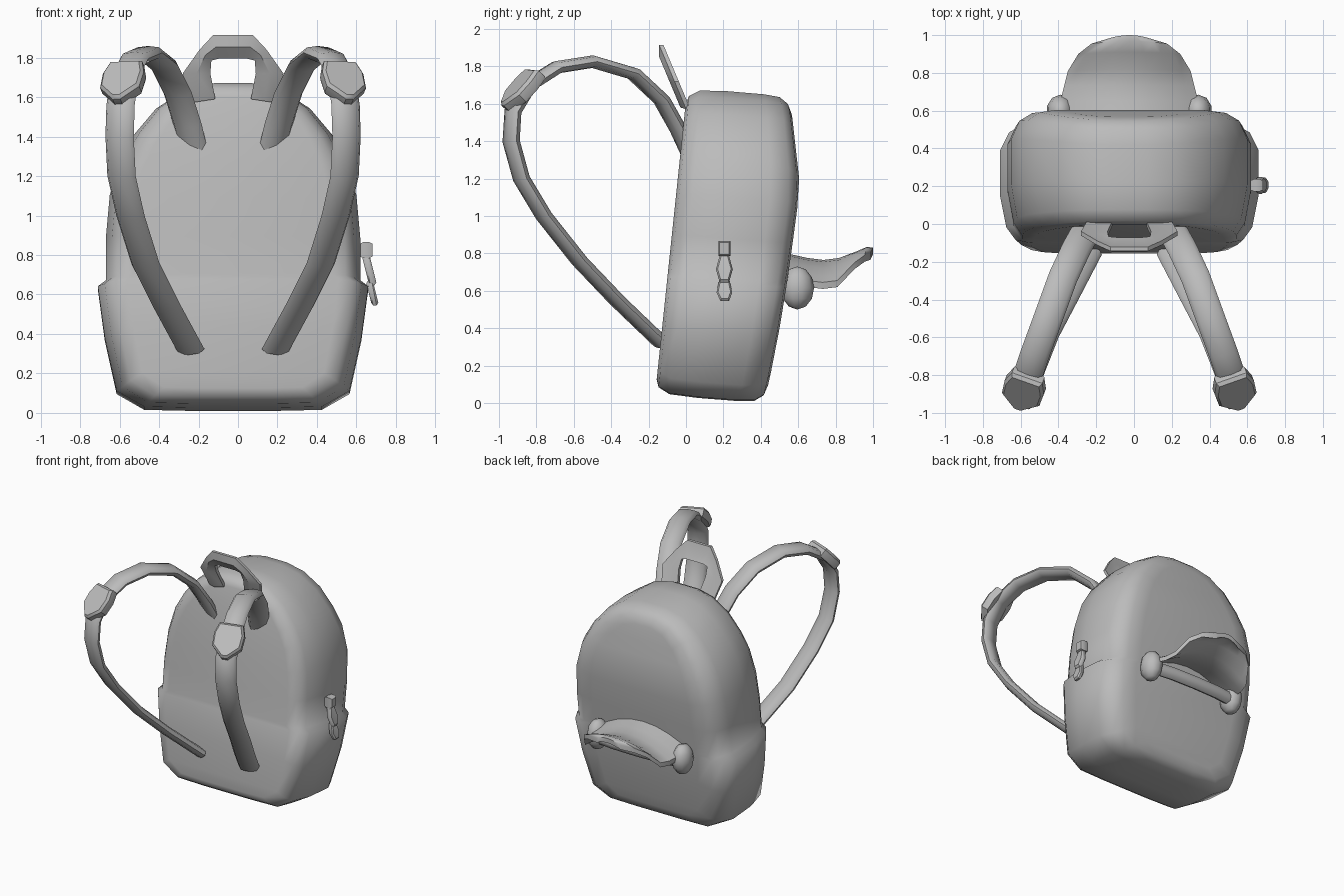
import bpy, bmesh, math
from mathutils import Vector, Matrix

if "Cube" in bpy.data.objects:
    bpy.data.objects.remove(bpy.data.objects["Cube"])

CX = -0.025  # the bag sits slightly left because of the zip pull on its right
mat = bpy.data.materials.new("grey_fabric")
mat.diffuse_color = (0.5, 0.5, 0.5, 1)
mat.use_nodes = True
mat.node_tree.nodes["Principled BSDF"].inputs["Base Color"].default_value = mat.diffuse_color


def finish(name, verts, faces, angle=50):
    me = bpy.data.meshes.new(name)
    me.from_pydata([tuple(v) for v in verts], [], faces)
    bm = bmesh.new()
    bm.from_mesh(me)
    bmesh.ops.remove_doubles(bm, verts=bm.verts, dist=0.0005)
    bmesh.ops.recalc_face_normals(bm, faces=bm.faces)
    bm.to_mesh(me)
    bm.free()
    ob = bpy.data.objects.new(name, me)
    bpy.context.collection.objects.link(ob)
    me.materials.append(mat)
    bpy.ops.object.select_all(action='DESELECT')
    ob.select_set(True)
    bpy.context.view_layer.objects.active = ob
    bpy.ops.object.shade_smooth_by_angle(angle=math.radians(angle))
    return ob


def loft(name, rings, angle=50, cap=True):
    n = len(rings[0])
    verts = [v for r in rings for v in r]
    faces = [(k*n+i, k*n+(i+1) % n, (k+1)*n+(i+1) % n, (k+1)*n+i)
             for k in range(len(rings)-1) for i in range(n)]
    if cap:
        faces += [tuple(range(n)), tuple(range((len(rings)-1)*n, len(rings)*n))]
    return finish(name, verts, faces, angle)


def lerp(table, z):
    for (a, p), (b, q) in zip(table, table[1:]):
        if z <= b:
            return p + (q-p)*max(0, (z-a))/(b-a)
    return table[-1][1]


# body: domed outline lofted front to back, with a ledge at the side pockets
HALF = [(0.22, 0.045), (0.45, 0.05), (0.59, 0.13), (0.65, 0.4), (0.685, 0.66),
        (0.645, 0.69), (0.645, 0.9), (0.625, 1.12), (0.575, 1.3), (0.5, 1.43),
        (0.39, 1.56), (0.25, 1.65), (0.1, 1.685)]
BACK = [(0, 0.39), (0.1, 0.43), (0.35, 0.485), (0.75, 0.55), (1.2, 0.61),
        (1.6, 0.565), (1.69, 0.54)]
LAYERS = [(0, 0.78, 0.90), (0.025, 0.88, 0.95), (0.13, 0.95, 0.99), (0.4, 1, 1),
          (0.77, 1, 1), (0.92, 0.93, 0.99), (0.985, 0.82, 0.95), (1, 0.66, 0.88)]
h = len(HALF)
rings = []
for f, sx, sz in LAYERS:
    ring = []
    for side in (1, -1):
        for x, z in (HALF if side == 1 else HALF[::-1]):
            z = 0.85 + (z-0.85)*sz
            yf = -0.17 + 0.105*z
            y = yf + (lerp(BACK, z)-yf)*f
            ring.append((CX + side*x*sx, y, z - 0.045*f))
    rings.append(ring)
n = 2*h
verts = [v for r in rings for v in r]
faces = [(k*n+i, k*n+(i+1) % n, (k+1)*n+(i+1) % n, (k+1)*n+i)
         for k in range(len(rings)-1) for i in range(n)]
for base in (0, (len(rings)-1)*n):
    faces += [(base+i, base+i+1, base+n-2-i, base+n-1-i) for i in range(h-1)]
finish("bag_body", verts, faces, 65)

# shoulder straps: flat rounded band swept along a loop (x, y, z)
PATH = [(.2, .02, 1.33), (.23, -.04, 1.46), (.28, -.13, 1.62), (.35, -.28, 1.76),
        (.43, -.5, 1.825), (.5, -.69, 1.795), (.55, -.84, 1.70), (.57, -.925, 1.56),
        (.575, -.935, 1.4), (.565, -.88, 1.2), (.52, -.76, 1.0), (.445, -.57, .76),
        (.34, -.37, .55), (.215, -.13, .32)]
PROFILE = [(-1, 0), (-.75, .8), (0, 1), (.75, .8), (1, 0), (.75, -.8), (0, -1), (-.75, -.8)]
for side, tag in ((1, "right"), (-1, "left")):
    P = [Vector((CX+side*x, y, z)) for x, y, z in PATH]
    w0 = Vector((.93, side*.37, 0))
    rings = []
    for i, p in enumerate(P):
        t = (P[min(i+1, len(P)-1)] - P[max(i-1, 0)]).normalized()
        w = (w0 - t*w0.dot(t)).normalized()
        nrm = t.cross(w)
        rings.append([p + w*a*.077 + nrm*b*.034 for a, b in PROFILE])
    loft("strap_" + tag, rings)

    # strap buckle: pointed plate wrapped over the bend
    top = Vector((CX+side*.535, -.80, 1.765))
    tip = Vector((CX+side*.585, -.965, 1.575))
    d = tip - top
    w = (w0 - d*w0.dot(d)/d.length_squared).normalized()
    nrm = d.normalized().cross(w)
    if nrm.y > 0:
        nrm = -nrm
    shape = [(-.085, 0), (.085, 0), (.11, .3), (.105, .68), (.02, 1), (-.02, 1),
             (-.105, .68), (-.11, .3)]
    rings = [[top + d*(.5+(v-.5)*s) + w*u*s + nrm*o for u, v in shape]
             for o, s in ((-.035, .95), (-.02, 1), (.022, 1), (.04, .88))]
    loft("buckle_" + tag, rings, 35)

# carry handle: flat arch leaning forward, outer and inner edges (x, z)
OUT = [(.22, 1.57), (.255, 1.72), (.17, 1.84), (.1, 1.915)]
INN = [(.09, 1.59), (.115, 1.72), (.11, 1.785), (.07, 1.795)]
mirror = lambda e: e + [(-x, z) for x, z in e[::-1]]


def handle_pt(p, o):
    return (CX+p[0], .005 - (p[1]-1.58)*.42 + o, p[1])


rings = []
for a, b in zip(mirror(OUT), mirror(INN)):
    m = ((a[0]+b[0])/2, (a[1]+b[1])/2)
    rings.append([handle_pt(a, -.008), handle_pt(m, -.035), handle_pt(b, -.012),
                  handle_pt(b, .015), handle_pt(m, .008), handle_pt(a, .015)])
loft("carry_handle", rings, 40)

# rear flap: curved bill, drooping to both sides
RIM = [(.54, .36, .80), (.65, .365, .775), (.73, .345, .765), (.81, .325, .775),
       (.90, .27, .81), (.955, .2, .835), (.985, .1, .83)]
U = [-1, -.85, -.6, -.3, 0, .3, .6, .85, 1]
rings = []
for i, (y, x, z) in enumerate(RIM):
    tip = .015 * i/6
    pt = lambda u, dz: (CX+u*x, y + tip*(1-u*u), z - (.12-.015*i*(i > 3))*u*u + dz)
    rings.append([pt(u, 0) for u in U] + [pt(u, -.035) for u in U[::-1]])
loft("rear_flap", rings, 50)


def ball(name, loc, size, rot=0, seg=10, rng=6):
    bm = bmesh.new()
    m = Matrix.Translation(loc) @ Matrix.Rotation(rot, 4, 'Y') @ Matrix.Diagonal((*size, 1))
    bmesh.ops.create_uvsphere(bm, u_segments=seg, v_segments=rng, radius=1, matrix=m)
    bm.verts.index_update()
    v = [p.co.copy() for p in bm.verts]
    f = [tuple(q.index for q in p.verts) for p in bm.faces]
    bm.free()
    return finish(name, v, f, 60)


# rounded flap ends and the bar joining them
for side, tag in ((1, "right"), (-1, "left")):
    ball("flap_end_" + tag, (CX+side*.365, .595, .615), (.075, .09, .115))
rings = [[(CX+x, y + .04*math.cos(a), .6 + .05*math.sin(a))
          for a in (k*math.pi/4 for k in range(8))]
         for x, y in ((-.37, .61), (-.2, .63), (0, .635), (.2, .63), (.37, .61))]
loft("flap_bar", rings)


# zip pull: slider with two hanging links, each an extruded outline facing sideways
def link(name, x, z, slope, half, outline):
    rings = [[(x + o + slope*v, .205 + u*s, z + v*s) for u, v in outline]
             for o, s in ((-half, .8), (-half*.5, 1), (half*.5, 1), (half, .8))]
    loft(name, rings, 40)


link("zip_slider", .65, .825, 0, .032, [(-.032, -.04), (.032, -.04), (.032, .04), (-.032, .04)])
link("zip_link", .665, .725, -.2, .02,
     [(-.025, -.08), (.025, -.08), (.045, -.01), (.02, .08), (-.02, .08), (-.045, -.01)])
link("zip_tab", .68, .61, -.2, .018,
     [(-.02, -.065), (.025, -.065), (.042, -.02), (.025, .06), (-.025, .06), (-.042, -.02)])
